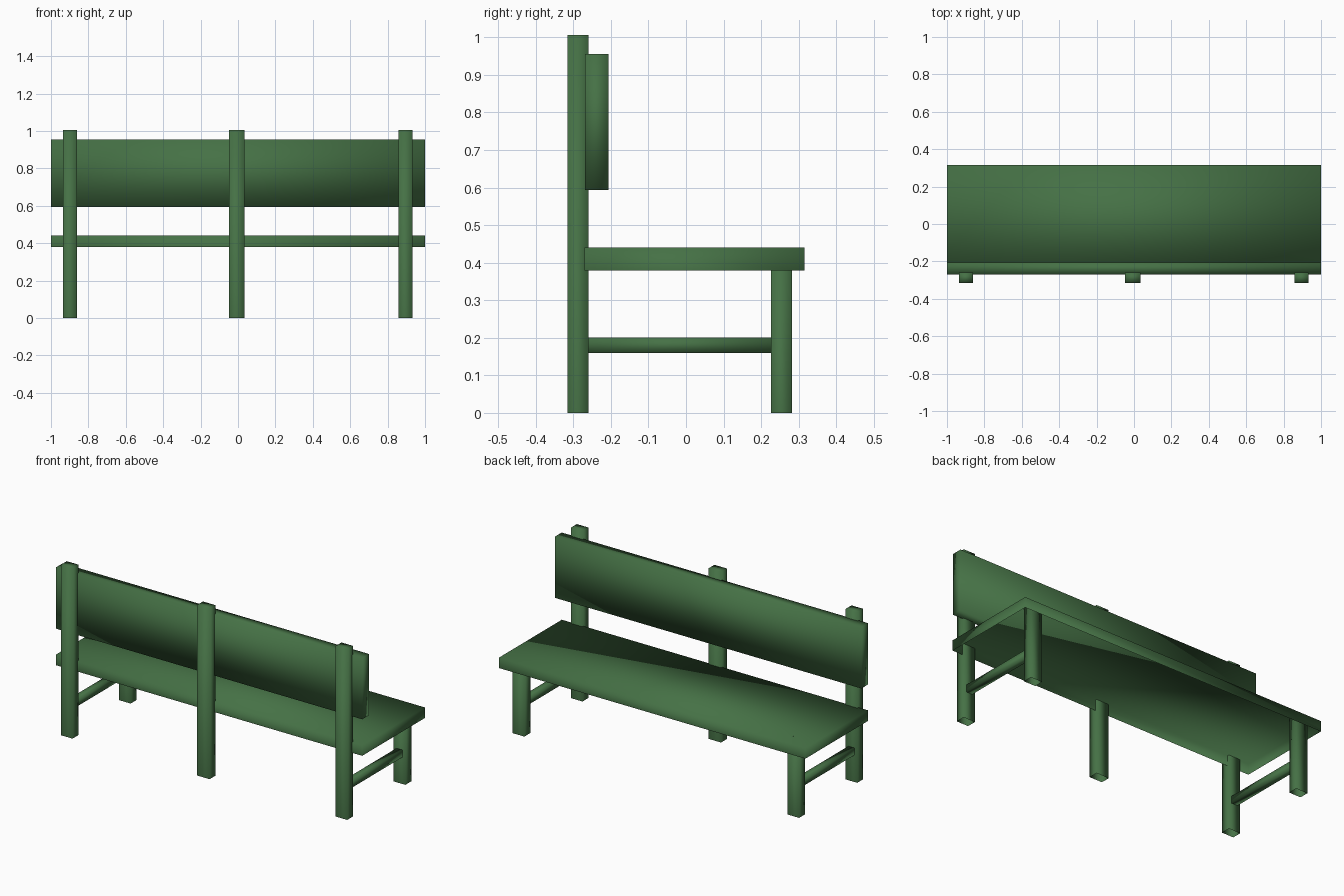
import bpy
import bmesh
from mathutils import Vector

if "Cube" in bpy.data.objects:
    bpy.data.objects.remove(bpy.data.objects["Cube"])

green = bpy.data.materials.new("bench green")
green.diffuse_color = (0.06, 0.165, 0.06, 1)
green.use_nodes = True
green.node_tree.nodes["Principled BSDF"].inputs["Base Color"].default_value = green.diffuse_color


def box(name, lo, hi, open_bottom=False):
    """Softly shaded board or post spanning the corners lo and hi."""
    lo, hi = Vector(lo), Vector(hi)
    bm = bmesh.new()
    bmesh.ops.create_cube(bm, size=1)
    bmesh.ops.scale(bm, vec=hi - lo, verts=bm.verts)
    if open_bottom:
        under = [f for f in bm.faces if f.normal.z < -0.5]
        bmesh.ops.delete(bm, geom=under, context='FACES_ONLY')
    for f in bm.faces:
        f.smooth = True
    mesh = bpy.data.meshes.new(name)
    bm.to_mesh(mesh)
    bm.free()
    mesh.materials.append(green)
    ob = bpy.data.objects.new(name, mesh)
    ob.location = (lo + hi) / 2
    bpy.context.collection.objects.link(ob)
    return ob


# Seat plank (hollow underneath) and backrest board
box("seat", (-1, -0.27, 0.379), (1, 0.315, 0.441), True)
box("backrest", (-1, -0.269, 0.594), (1, -0.207, 0.956))

# Three tall posts behind the bench, open at the foot
for side, x, half in (("left", -0.898, 0.038), ("middle", -0.006, 0.041),
                      ("right", 0.896, 0.038)):
    box(f"back_post_{side}", (x - half, -0.315, 0), (x + half, -0.26, 1.006), True)
    if side == "middle":
        continue
    # Short leg under the seat and the rail joining it to the post
    box(f"seat_leg_{side}", (x - half, 0.227, 0), (x + half, 0.282, 0.441), True)
    box(f"side_rail_{side}", (x - 0.02, -0.26, 0.159), (x + 0.02, 0.227, 0.201))
